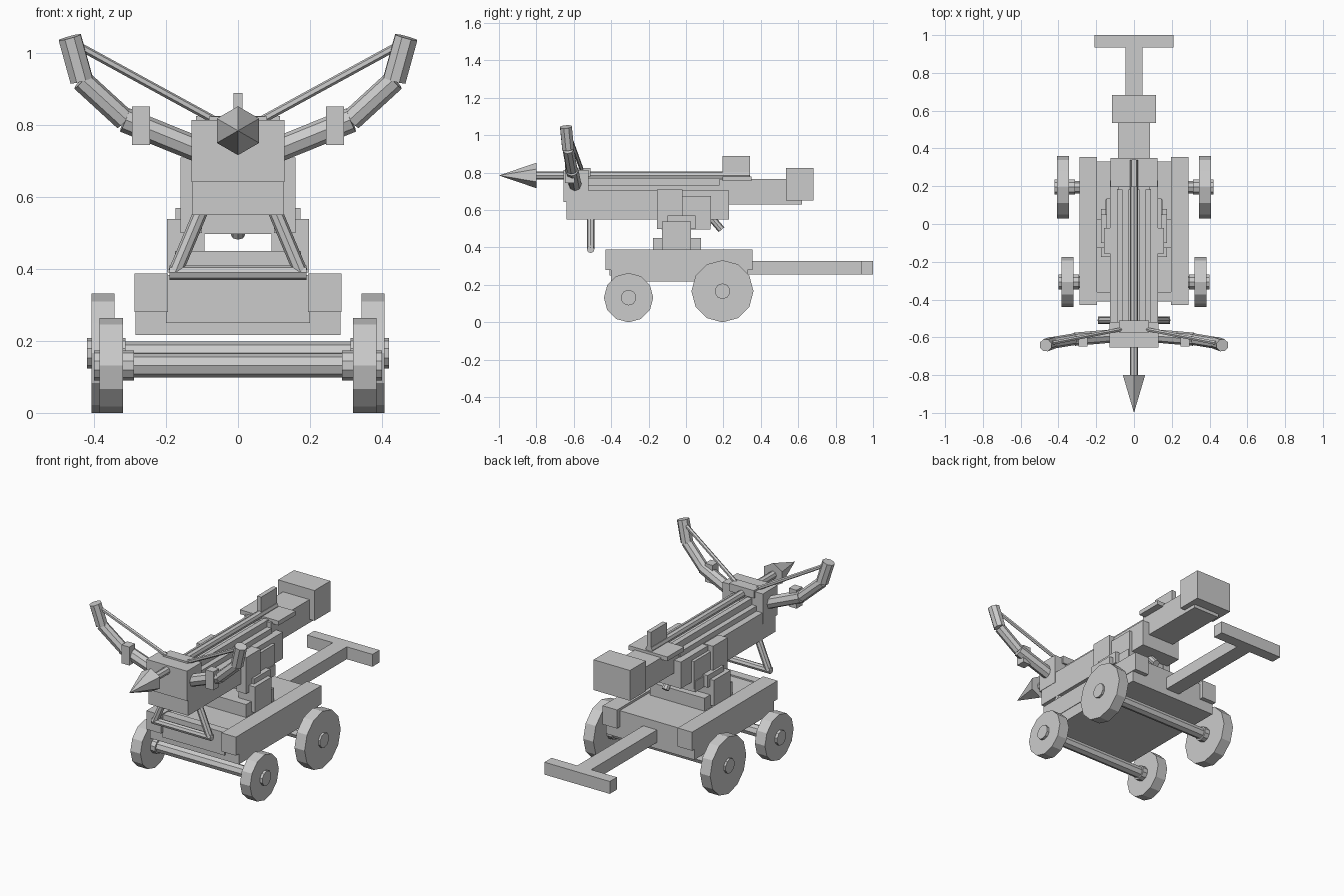
import bpy, math
from mathutils import Vector


def box(name, x, y, z):
    """Box from (min, max) ranges."""
    bpy.ops.mesh.primitive_cube_add(size=1, location=[(a + b) / 2 for a, b in (x, y, z)])
    o = bpy.context.object
    o.name = name
    o.scale = (x[1] - x[0], y[1] - y[0], z[1] - z[0])
    bpy.ops.object.transform_apply(location=False, rotation=False, scale=True)
    return o


def rod(name, a, b, r, sides=8, r2=None):
    """Flat-sided rod or cone from point a to point b."""
    a, b = Vector(a), Vector(b)
    d = b - a
    bpy.ops.mesh.primitive_cone_add(vertices=sides, radius1=r, radius2=r if r2 is None else r2,
                                    depth=d.length, location=(a + b) / 2)
    o = bpy.context.object
    o.name = name
    o.rotation_euler = d.to_track_quat('Z', 'Y').to_euler()
    return o


def pair_box(name, x, y, z):
    for s, side in ((1, "right"), (-1, "left")):
        box(f"{name}_{side}", sorted((s * x[0], s * x[1])), y, z)


# Cart bed, side rails and tow bar
box("cart_bed", (-0.285, 0.285), (-0.40, 0.33), (0.217, 0.375))
pair_box("side_rail", (0.195, 0.288), (-0.43, 0.355), (0.28, 0.388))
box("front_board", (-0.2, 0.2), (-0.41, -0.36), (0.25, 0.383))
box("tow_bar", (-0.045, 0.045), (0.3, 0.95), (0.255, 0.327))
box("tow_handle", (-0.21, 0.21), (0.935, 1.0), (0.255, 0.327))

# Axles and wheels
for name, y, r, x0, x1, tip in (("front", -0.307, 0.132, 0.32, 0.385, 0.40),
                                ("rear", 0.195, 0.166, 0.343, 0.408, 0.42)):
    rod(f"{name}_axle", (-x0, y, r), (x0, y, r), 0.033, 8)
    for s, side in ((1, "right"), (-1, "left")):
        rod(f"{name}_wheel_{side}", (s * x0, y, r), (s * x1, y, r), r, 12)
        rod(f"{name}_hub_{side}", (s * (x0 - 0.03), y, r), (s * tip, y, r), 0.042, 10)

# Turret mount
box("turret_base", (-0.175, 0.175), (-0.176, 0.08), (0.36, 0.45))
pair_box("turret_post", (0.093, 0.198), (-0.128, 0.027), (0.39, 0.54))
box("turret_plate", (-0.15, 0.15), (-0.13, 0.13), (0.497, 0.56))
pair_box("side_plate_front", (0.10, 0.16), (-0.155, -0.02), (0.50, 0.71))
pair_box("side_plate_rear", (0.10, 0.145), (-0.02, 0.134), (0.516, 0.676))
pair_box("side_plate_lower", (0.10, 0.174), (-0.10, 0.05), (0.50, 0.57))
rod("aiming_lever", (0, 0.10, 0.60), (0, 0.19, 0.495), 0.02)

# Stock with raised track
box("stock", (-0.128, 0.128), (-0.64, 0.23), (0.55, 0.705))
box("stock_top", (-0.09, 0.09), (-0.56, 0.185), (0.70, 0.735))
box("stock_tail", (-0.085, 0.085), (0.18, 0.62), (0.63, 0.765))
pair_box("track_rail", (0.03, 0.06), (-0.55, 0.34), (0.73, 0.772))
box("front_block", (-0.13, 0.13), (-0.655, -0.52), (0.642, 0.815))
box("front_cap", (-0.08, 0.08), (-0.575, -0.51), (0.78, 0.825))
box("tail_block", (-0.117, 0.117), (0.535, 0.682), (0.65, 0.826))
box("slider_base", (-0.125, 0.125), (0.195, 0.35), (0.755, 0.78))
box("slider_fin", (-0.013, 0.013), (0.195, 0.342), (0.77, 0.89))

# Bolt
rod("bolt_shaft", (0, -0.82, 0.785), (0, 0.34, 0.785), 0.022)
rod("bolt_head", (0, -0.80, 0.785), (0, -1.0, 0.785), 0.068, 6, 0)

# Bow arms, clamps, strings and front stand legs
for s, side in ((1, "right"), (-1, "left")):
    pts = [(0.08, -0.59, 0.72), (0.315, -0.61, 0.815), (0.435, -0.63, 0.925), (0.468, -0.642, 1.045)]
    pts = [(s * x, y, z) for x, y, z in pts]
    for i, r in enumerate((0.035, 0.031, 0.034)):
        rod(f"bow_arm_{side}_{i + 1}", pts[i], pts[i + 1], r)
    box(f"arm_clamp_{side}", sorted((s * 0.245, s * 0.295)), (-0.648, -0.56 - 0.035), (0.745, 0.852))
    rod(f"bow_string_{side}", (s * 0.46, -0.635, 1.03), (s * 0.03, -0.55, 0.795), 0.011, 6)
    rod(f"stand_leg_{side}", (s * 0.095, -0.51, 0.58), (s * 0.175, -0.51, 0.39), 0.02)
rod("stand_bar", (-0.19, -0.51, 0.39), (0.19, -0.51, 0.39), 0.02)
